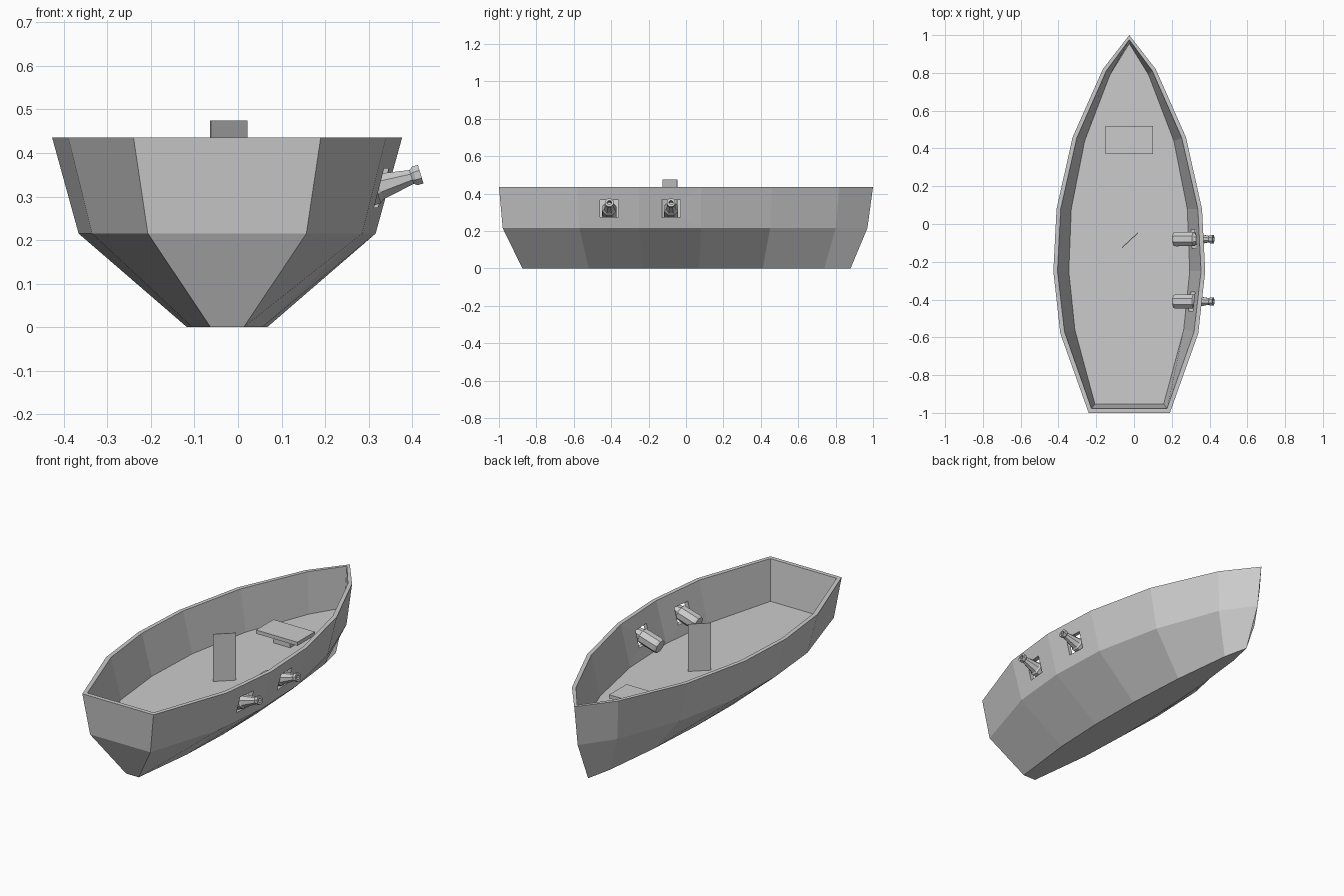
import bpy, bmesh, math
from mathutils import Matrix, Vector

if "Cube" in bpy.data.objects:
    bpy.data.objects.remove(bpy.data.objects["Cube"])

CX = -0.025  # hull centreline


def make(name, bm):
    bmesh.ops.recalc_face_normals(bm, faces=bm.faces)
    me = bpy.data.meshes.new(name)
    bm.to_mesh(me)
    bm.free()
    ob = bpy.data.objects.new(name, me)
    bpy.context.collection.objects.link(ob)
    return ob


def loft(bm, rings):
    """Join closed rings of points with quads and cap both ends."""
    vs = [[bm.verts.new(p) for p in r] for r in rings]
    n = len(vs[0])
    for a, b in zip(vs, vs[1:]):
        for i in range(n):
            j = (i + 1) % n
            bm.faces.new((a[i], a[j], b[j], b[i]))
    bm.faces.new(vs[0])
    bm.faces.new(vs[-1])


def outline(ys, halves, bow, z):
    """Mirrored boat outline: stations from stern to the last pair, then bow."""
    right = [(CX + h, y, z) for y, h in zip(ys, halves)]
    left = [(CX - h, y, z) for y, h in zip(ys, halves)]
    return right + [(CX, bow, z)] + left[::-1]


def box(name, size, loc, rot=0.0):
    bm = bmesh.new()
    m = Matrix.Translation(loc) @ Matrix.Rotation(rot, 4, 'Z') @ Matrix.Diagonal((*size, 1))
    bmesh.ops.create_cube(bm, size=1, matrix=m)
    return make(name, bm)


# Hull: keel, chine, gunwale, inner gunwale, deck
bm = bmesh.new()
loft(bm, [
    outline((-.875, -.52, -.23, .07, .41, .74), (.038, .08, .092, .088, .068, .031), .88, 0),
    outline((-.98, -.57, -.25, .08, .45, .80), (.182, .31, .341, .328, .25, .12), .97, .215),
    outline((-1, -.58, -.25, .08, .46, .82), (.215, .365, .402, .385, .30, .14), 1.0, .436),
    outline((-.977, -.57, -.25, .08, .455, .81), (.20, .343, .38, .363, .278, .122), .975, .436),
    outline((-.953, -.56, -.25, .08, .44, .79), (.182, .288, .32, .307, .236, .102), .955, .217),
])
hull = make("hull", bm)

# Gun ports and guns on the right side
profile = [(0, .036), (.012, .041), (.11, .040), (.118, .033), (.195, .018),
           (.203, .024), (.217, .024), (.217, .012), (.185, .012)]
tilt = math.radians(17)
for i, y in enumerate((-.41, -.08)):
    cutter = box(f"port_cutter_{i}", (.34, .10, .09), (.37, y, .32))
    cutter.hide_render = True
    cutter.display_type = 'WIRE'
    mod = hull.modifiers.new("port", 'BOOLEAN')
    mod.operation = 'DIFFERENCE'
    mod.solver = 'EXACT'
    mod.object = cutter

    bm = bmesh.new()
    rings = []
    for s, r in profile:
        rings.append([(s, r * math.cos(a), r * math.sin(a))
                      for a in (math.pi / 8 + k * math.pi / 4 for k in range(8))])
    loft(bm, rings)
    gun = make(f"cannon_{i}", bm)
    gun.location = (.212, y, .288)
    gun.rotation_euler = (0, -tilt, 0)

# Standing board on the deck
a, b = Vector((-.063, -.125, 0)), Vector((.021, -.047, 0))
d = b - a
box("standing_board", (d.length, .004, .258), (*((a + b) / 2).xy, .346), math.atan2(d.y, d.x))

# Low table near the bow
box("table_top", (.25, .15, .02), (CX, .445, .275))
box("table_base", (.10, .06, .05), (CX, .445, .241))
